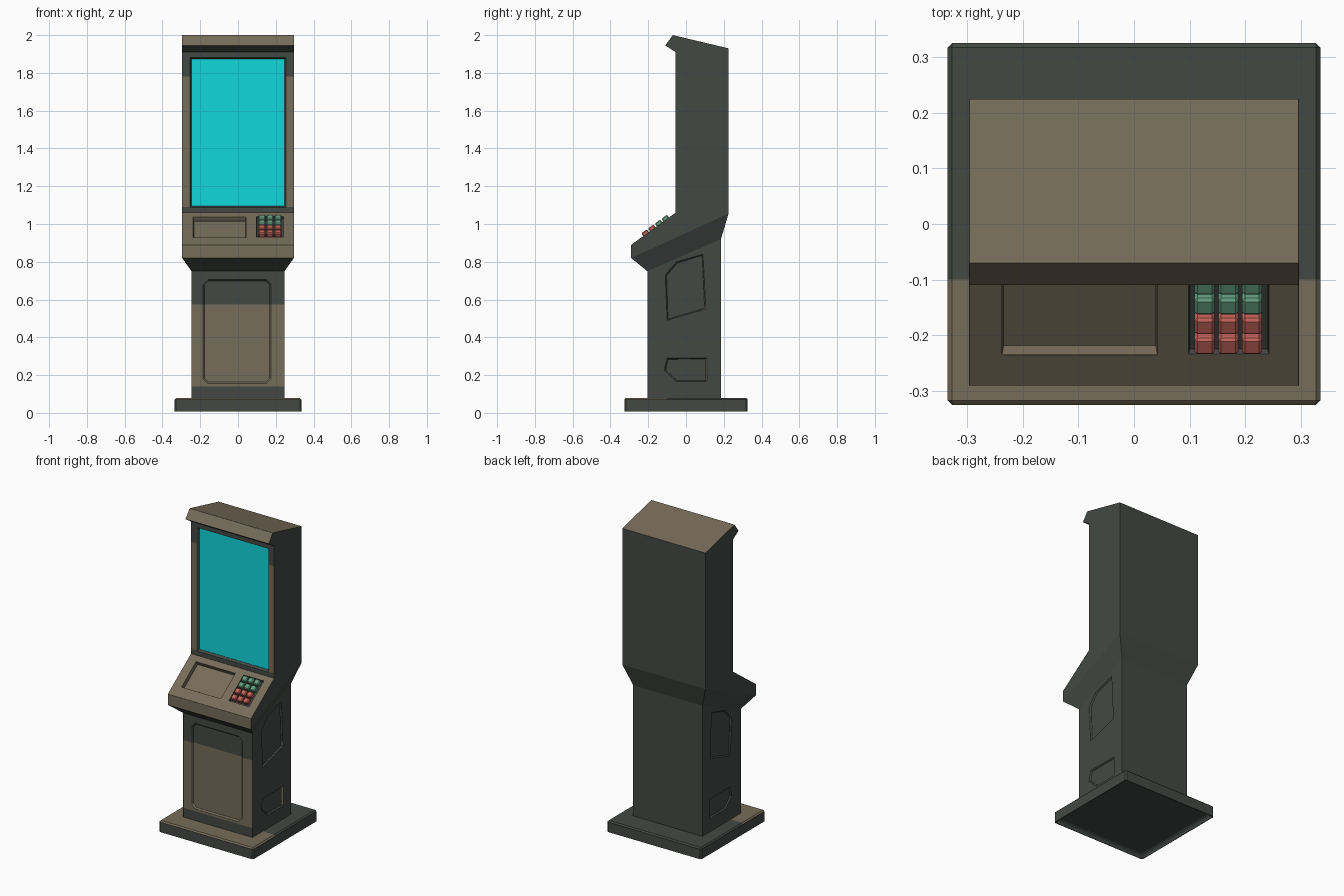
import bpy, bmesh
from mathutils import Vector, Matrix

if "Cube" in bpy.data.objects:
    bpy.data.objects.remove(bpy.data.objects["Cube"])

def material(name, rgb):
    m = bpy.data.materials.new(name)
    m.diffuse_color = (*rgb, 1)
    m.use_nodes = True
    m.node_tree.nodes["Principled BSDF"].inputs["Base Color"].default_value = m.diffuse_color
    return m

SLATE = material("dark slate", (0.056, 0.066, 0.058))
TAN = material("dull tan", (0.18, 0.15, 0.10))
CYAN = material("screen cyan", (0.005, 0.68, 0.71))
GREEN = material("key green", (0.13, 0.35, 0.22))
RED = material("key red", (0.56, 0.13, 0.10))

def finish(name, bm, mats, bevel):
    mesh = bpy.data.meshes.new(name)
    bm.to_mesh(mesh)
    bm.free()
    for m in mats:
        mesh.materials.append(m)
    ob = bpy.data.objects.new(name, mesh)
    bpy.context.collection.objects.link(ob)
    mod = ob.modifiers.new("soft edges", 'BEVEL')
    mod.width = bevel
    mod.segments = 1
    mod.limit_method = 'ANGLE'
    return ob

def find(bm, normal, point):
    """Face looking along normal whose centre is nearest to point."""
    bm.normal_update()
    n, p = Vector(normal).normalized(), Vector(point)
    return min((f for f in bm.faces if f.normal.dot(n) > 0.95),
               key=lambda f: (f.calc_center_median() - p).length)

def carve(bm, f, pts, thick, depth):
    """Cut a convex outline into one face and sink it; returns floor and rim."""
    pts = [Vector(p) for p in pts]
    mid = sum(pts, Vector()) / len(pts)
    n = f.normal.copy()
    for a, b in zip(pts, pts[1:] + pts[:1]):
        out = (b - a).cross(n).normalized()
        if (mid - a).dot(out) > 0:
            out.negate()
        res = bmesh.ops.bisect_plane(bm, geom=[f, *f.edges, *f.verts],
                                     plane_co=a, plane_no=out, dist=1e-5)
        faces = [g for g in res['geom'] if isinstance(g, bmesh.types.BMFace)]
        f = min(faces, key=lambda g: (g.calc_center_median() - a).dot(out))
    bm.normal_update()
    rim = bmesh.ops.inset_individual(bm, faces=[f], thickness=thick, depth=-depth)['faces']
    return f, [r for r in rim if r != f]

def split(bm, faces, co, no):
    faces = list(faces)
    geom = {g for f in faces for g in (f, *f.edges, *f.verts)}
    bmesh.ops.bisect_plane(bm, geom=list(geom), plane_co=co, plane_no=no, dist=1e-5)

# Sloped control deck frame: s runs up the slope
deck0 = Vector((0, -0.29, 0.89))
up = Vector((0, 0.235, 0.17)).normalized()
deck_n = Vector((0, -up.z, up.y))

def deck(x, s, h=0):
    return deck0 + Vector((x, 0, 0)) + up * s + deck_n * h

def deck_rect(x0, x1, s0, s1):
    return [deck(x0, s0), deck(x1, s0), deck(x1, s1), deck(x0, s1)]

# Cabinet: wide upper prism, tapered neck, narrow column
bm = bmesh.new()
profile = [(-.29, .82), (-.29, .89), (-.055, 1.06), (-.055, 1.91),
           (-.11, 1.945), (-.07, 2.0), (.225, 1.93), (.225, 1.055)]
L, R = ([bm.verts.new((x, y, z)) for y, z in profile] for x in (-.296, .296))
bm.faces.new(L)
bm.faces.new(R)
for i in range(len(profile) - 1):
    bm.faces.new((L[i], L[i + 1], R[i + 1], R[i]))
loop = [L[0], R[0], R[-1], L[-1]]
for zf, zb in ((.75, .92), (.075, .075)):
    ring = [bm.verts.new(p) for p in ((-.246, -.205, zf), (.246, -.205, zf),
                                      (.246, .185, zb), (-.246, .185, zb))]
    for i in range(4):
        j = (i + 1) % 4
        bm.faces.new((loop[i], loop[j], ring[j], ring[i]))
    loop = ring
bm.faces.new(loop)
bmesh.ops.recalc_face_normals(bm, faces=bm.faces)

# Recessed column panels: front door, then two on each side
x0, x1, z0, z1, c = -.185, .175, .155, .705, .025
door = [(x0 + c, z0), (x1 - c, z0), (x1, z0 + c), (x1, z1 - c),
        (x1 - c, z1), (x0 + c, z1), (x0, z1 - c), (x0, z0 + c)]
carve(bm, find(bm, (0, -1, 0), (0, -.205, .4)), [(x, -.205, z) for x, z in door], .008, .008)
upper = [(-.11, .73), (-.05, .80), (.09, .84), (.105, .55), (-.10, .49)]
lower = [(-.10, .29), (.11, .29), (.11, .165), (-.05, .165), (-.115, .225)]
for sx in (-1, 1):
    for outline, z in ((upper, .45), (lower, .28)):
        face = find(bm, (sx, 0, 0), (sx * .246, 0, z))
        carve(bm, face, [(sx * .246, y, zz) for y, zz in outline], .008, .008)

# Sunken display
screen, rim = carve(bm, find(bm, (0, -1, 0), (0, -.055, 1.5)),
                    [(-.255, -.055, 1.088), (.255, -.055, 1.088),
                     (.255, -.055, 1.882), (-.255, -.055, 1.882)], .012, .015)
screen.material_index = 2

# Colour bands on the front faces
for z in (.14, .575, 1.09, 1.78):
    bm.normal_update()
    split(bm, [f for f in bm.faces if f.normal.y < -.5 and f.material_index != 2],
          (0, 0, z), (0, 0, 1))
bm.normal_update()
for f in bm.faces:
    if f.material_index == 2:
        continue
    n, p = f.normal, f.calc_center_median()
    tan = n.z > .9 or (n.y < -.3 and n.z > -.3)
    if p.z < .8:
        tan = tan and .14 < p.z < .575
    elif 1.06 < p.z < 1.915:
        xs = [abs(v.co.x) for v in f.verts]
        tan = tan and 1.09 < p.z < 1.78 and max(xs) > .28
    f.material_index = int(tan)

# Tray and keypad wells on the deck
carve(bm, find(bm, deck_n, deck(0, .145)), deck_rect(-.237, .042, .068, .25), .004, .025)
deck_face = max((f for f in bm.faces if f.normal.dot(deck_n) > .95
                 and max(v.co.x for v in f.verts) > .28
                 and min(v.co.x for v in f.verts) < .1), key=lambda f: f.calc_area())
floor, rim = carve(bm, deck_face, deck_rect(.098, .242, .07, .255), .003, .012)
for f in [floor, *rim]:
    f.material_index = 0
finish("cabinet", bm, [SLATE, TAN, CYAN], .004)

# Keys: three columns, two red rows below two green rows
rot = Matrix((Vector((1, 0, 0)), up, deck_n)).transposed().to_4x4()
for name, rows, mat in (("red_keys", (0, 1), RED), ("green_keys", (2, 3), GREEN)):
    bm = bmesh.new()
    for r in rows:
        for col in range(3):
            m = (Matrix.Translation(deck(.127 + col * .0425, .097 + r * .044, .003))
                 @ rot @ Matrix.Diagonal((.036, .036, .03, 1)))
            bmesh.ops.create_cube(bm, size=1, matrix=m)
    finish(name, bm, [mat], .005)

# Plinth with a hollow underside and a tan front apron
bm = bmesh.new()
bmesh.ops.create_cube(bm, size=1, matrix=Matrix.Translation((0, 0, .04))
                      @ Matrix.Diagonal((.67, .65, .08, 1)))
bm.normal_update()
bmesh.ops.inset_individual(bm, faces=[find(bm, (0, 0, -1), (0, 0, 0))],
                           thickness=.022, depth=-.03)
split(bm, [find(bm, (0, 0, 1), (0, 0, .08))], (0, -.1, 0), (0, 1, 0))
find(bm, (0, 0, 1), (0, -.3, .08)).material_index = 1
finish("plinth", bm, [SLATE, TAN], .008)
